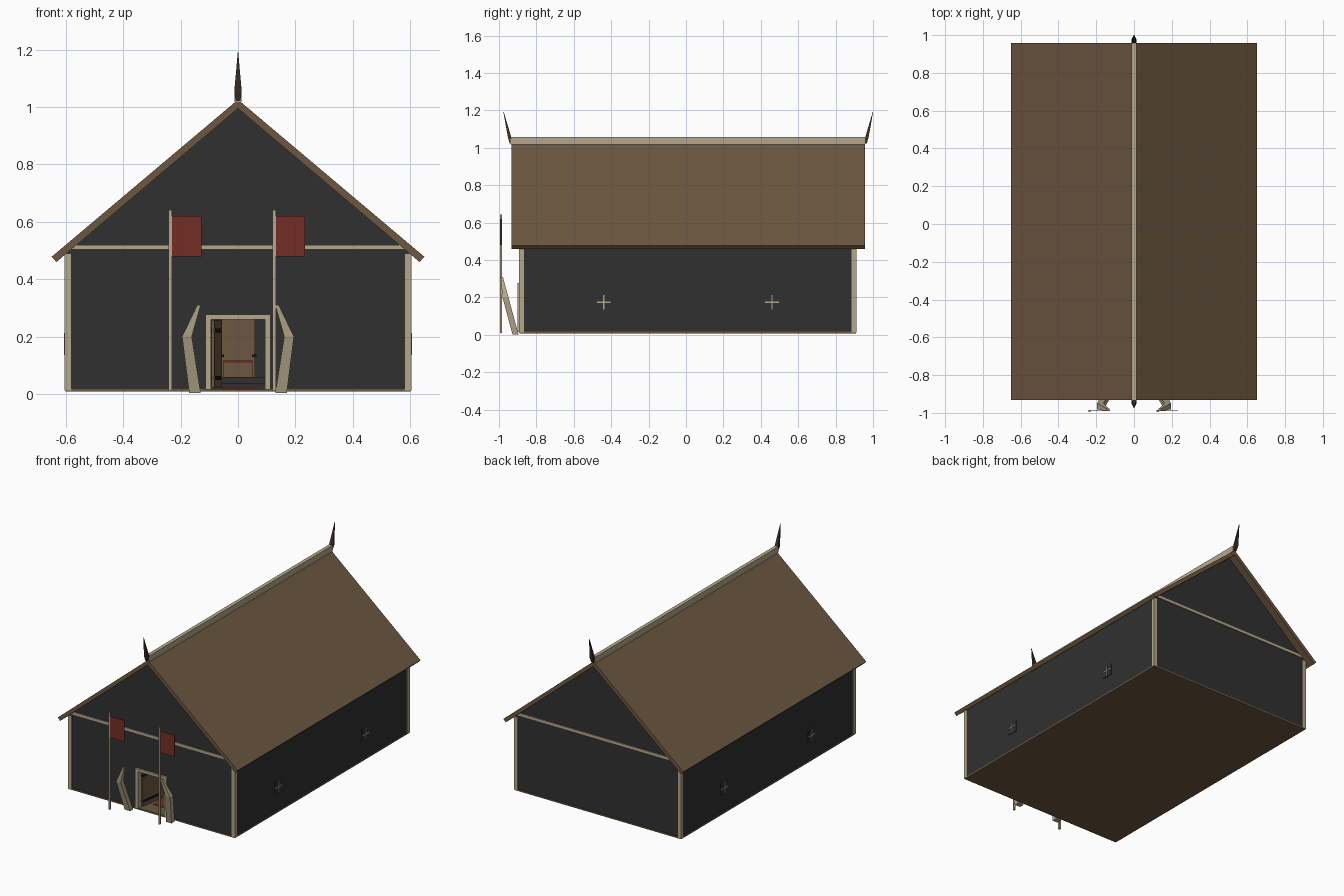
import bpy, bmesh, math
from mathutils import Matrix

if "Cube" in bpy.data.objects:
    bpy.data.objects.remove(bpy.data.objects["Cube"])


def material(name, rgb):
    m = bpy.data.materials.new(name)
    m.diffuse_color = (*rgb, 1)
    m.use_nodes = True
    m.node_tree.nodes["Principled BSDF"].inputs["Base Color"].default_value = m.diffuse_color
    return m


CHARCOAL = material("charcoal", (0.030, 0.030, 0.030))
BROWN = material("timber_brown", (0.155, 0.097, 0.053))
CREAM = material("pale_wood", (0.46, 0.39, 0.26))
DARK = material("dark_brown", (0.050, 0.030, 0.020))
RED = material("banner_red", (0.175, 0.027, 0.018))
BLACK = material("iron_black", (0.010, 0.010, 0.010))


def finish(bm, name, mat):
    bmesh.ops.recalc_face_normals(bm, faces=bm.faces)
    me = bpy.data.meshes.new(name)
    bm.to_mesh(me)
    bm.free()
    me.materials.append(mat)
    ob = bpy.data.objects.new(name, me)
    bpy.context.collection.objects.link(ob)
    return ob


def box(name, x0, x1, y0, y1, z0, z1, mat):
    bm = bmesh.new()
    size = Matrix.Diagonal((x1 - x0, y1 - y0, z1 - z0, 1))
    place = Matrix.Translation(((x0 + x1) / 2, (y0 + y1) / 2, (z0 + z1) / 2))
    bmesh.ops.create_cube(bm, size=1, matrix=place @ size)
    return finish(bm, name, mat)


def extrude_y(name, outline, y0, y1, mat):
    """Extrude an x-z outline along y."""
    bm = bmesh.new()
    face = bm.faces.new([bm.verts.new((x, y0, z)) for x, z in outline])
    new = bmesh.ops.extrude_face_region(bm, geom=[face])["geom"]
    bmesh.ops.translate(bm, vec=(0, y1 - y0, 0),
                        verts=[v for v in new if isinstance(v, bmesh.types.BMVert)])
    return finish(bm, name, mat)


def loft(name, rings, mat):
    """Join rectangular rings (x, y, z, half width, half depth)."""
    bm = bmesh.new()
    loops = [[bm.verts.new((x + sx * w, y + sy * d, z))
              for sx, sy in ((-1, -1), (1, -1), (1, 1), (-1, 1))]
             for x, y, z, w, d in rings]
    for a, b in zip(loops, loops[1:]):
        for i in range(4):
            j = (i + 1) % 4
            bm.faces.new((a[i], a[j], b[j], b[i]))
    bm.faces.new(loops[0])
    bm.faces.new(loops[-1])
    return finish(bm, name, mat)


# Main dimensions
W, FRONT, BACK, T = 0.598, -0.887, 0.906, 0.02
APEX, EAVE = 1.0, 0.492

# Floor and walls
box("floor", -0.602, 0.602, FRONT - 0.004, BACK + 0.004, 0.008, 0.018, BROWN)
gable = [(W, 0.012), (W, EAVE), (0, APEX), (-W, EAVE), (-W, 0.012)]
doorway = [(-0.1, 0.012), (-0.1, 0.265), (0.1, 0.265), (0.1, 0.012)]
extrude_y("front_wall", gable + doorway, FRONT, FRONT + T, CHARCOAL)
extrude_y("back_wall", gable, BACK - T, BACK, CHARCOAL)

# Roof, ridge beam and ridge spikes
extrude_y("roof", [(0, 1.026), (0.65, 0.478), (0.633, 0.46), (0, 0.995),
                   (-0.633, 0.46), (-0.65, 0.478)], -0.933, 0.957, BROWN)
box("ridge_beam", -0.012, 0.012, -0.937, 0.957, 1.018, 1.057, CREAM)
for name, y, s in (("front_spike", -0.934, -1), ("back_spike", 0.958, 1)):
    loft(name, [(0, y + s * 0.003, 1.022, 0.008, 0.005),
                (0, y + s * 0.009, 1.055, 0.013, 0.009),
                (0, y + s * 0.022, 1.11, 0.008, 0.006),
                (0, y + s * 0.041, 1.19, 0.001, 0.001)], DARK)

# Gable cross beams
box("front_beam", -W, W, FRONT - 0.006, FRONT + 0.005, 0.503, 0.52, CREAM).name
box("back_beam", -W, W, BACK - 0.005, BACK + 0.006, 0.503, 0.52, CREAM)

for s, side in ((-1, "left"), (1, "right")):
    def sided(name, xa, xb, *rest):
        return box(f"{side}_{name}", min(s * xa, s * xb), max(s * xa, s * xb), *rest)

    # Side walls and corner posts
    sided("wall", W - T, W, FRONT + T, BACK - T, 0.012, 0.495, CHARCOAL)
    sided("front_post", 0.58, 0.604, FRONT - 0.006, FRONT + 0.02, 0.012, 0.49, CREAM)
    sided("back_post", 0.58, 0.604, BACK - 0.02, BACK + 0.006, 0.012, 0.49, CREAM)

    # Side windows with crossed bars
    for tag, y in (("front", -0.44), ("back", 0.46)):
        sided(f"{tag}_window", 0.59, 0.602, y - 0.037, y + 0.037, 0.135, 0.212, CHARCOAL)
        sided(f"{tag}_window_bar", 0.595, 0.606, y - 0.037, y + 0.037, 0.171, 0.177, CREAM)
        sided(f"{tag}_window_upright", 0.595, 0.606, y - 0.003, y + 0.003, 0.135, 0.212, CREAM)

    # Door jambs
    sided("door_jamb", 0.094, 0.113, FRONT - 0.013, FRONT + T + 0.004, 0.015, 0.262, CREAM)

    # Bent tusks beside the door
    loft(f"{side}_tusk", [(s * 0.15, -0.912, 0.003, 0.02, 0.016),
                          (s * 0.178, -0.965, 0.2, 0.017, 0.016),
                          (s * 0.136, -0.985, 0.31, 0.006, 0.006)], CREAM)

box("door_lintel", -0.113, 0.113, FRONT - 0.013, FRONT + T + 0.004, 0.26, 0.277, CREAM)

# Banners on poles
for tag, x in (("left", -0.236), ("right", 0.126)):
    box(f"{tag}_pole", x - 0.006, x + 0.006, -0.994, -0.984, 0.01, 0.642, CREAM)
    box(f"{tag}_banner", x + 0.006, x + 0.108, -0.991, -0.987, 0.48, 0.62, RED)

# Door standing open inwards, with iron hinges
hinge = Matrix.Translation((-0.092, FRONT + T, 0)) @ Matrix.Rotation(math.radians(82), 4, "Z")
door = [box("open_door", 0, 0.185, -0.01, 0, 0.022, 0.258, BROWN)]
for tag, z in (("lower", 0.055), ("upper", 0.222)):
    door.append(box(f"{tag}_hinge", 0, 0.14, -0.014, 0.003, z - 0.007, z + 0.007, BLACK))
for part in door:
    part.data.transform(hinge)

# Hall furnishings: stepped dais, tall seat, rug
box("dais_lower", -0.3, 0.3, 0.55, 0.88, 0.018, 0.037, CHARCOAL)
box("dais_upper", -0.25, 0.25, 0.62, 0.88, 0.037, 0.06, CHARCOAL)
box("seat_back", -0.06, 0.06, 0.83, 0.85, 0.06, 0.3, BROWN)
box("seat_base", -0.052, 0.052, 0.72, 0.83, 0.06, 0.108, BROWN)
box("seat_cushion", -0.05, 0.05, 0.72, 0.83, 0.108, 0.116, RED)
for s, side in ((-1, "left"), (1, "right")):
    x = s * 0.056
    box(f"{side}_armrest", x - 0.008, x + 0.008, 0.72, 0.83, 0.128, 0.138, BLACK)
box("rug", -0.055, 0.055, -0.8, 0.55, 0.018, 0.021, RED)
